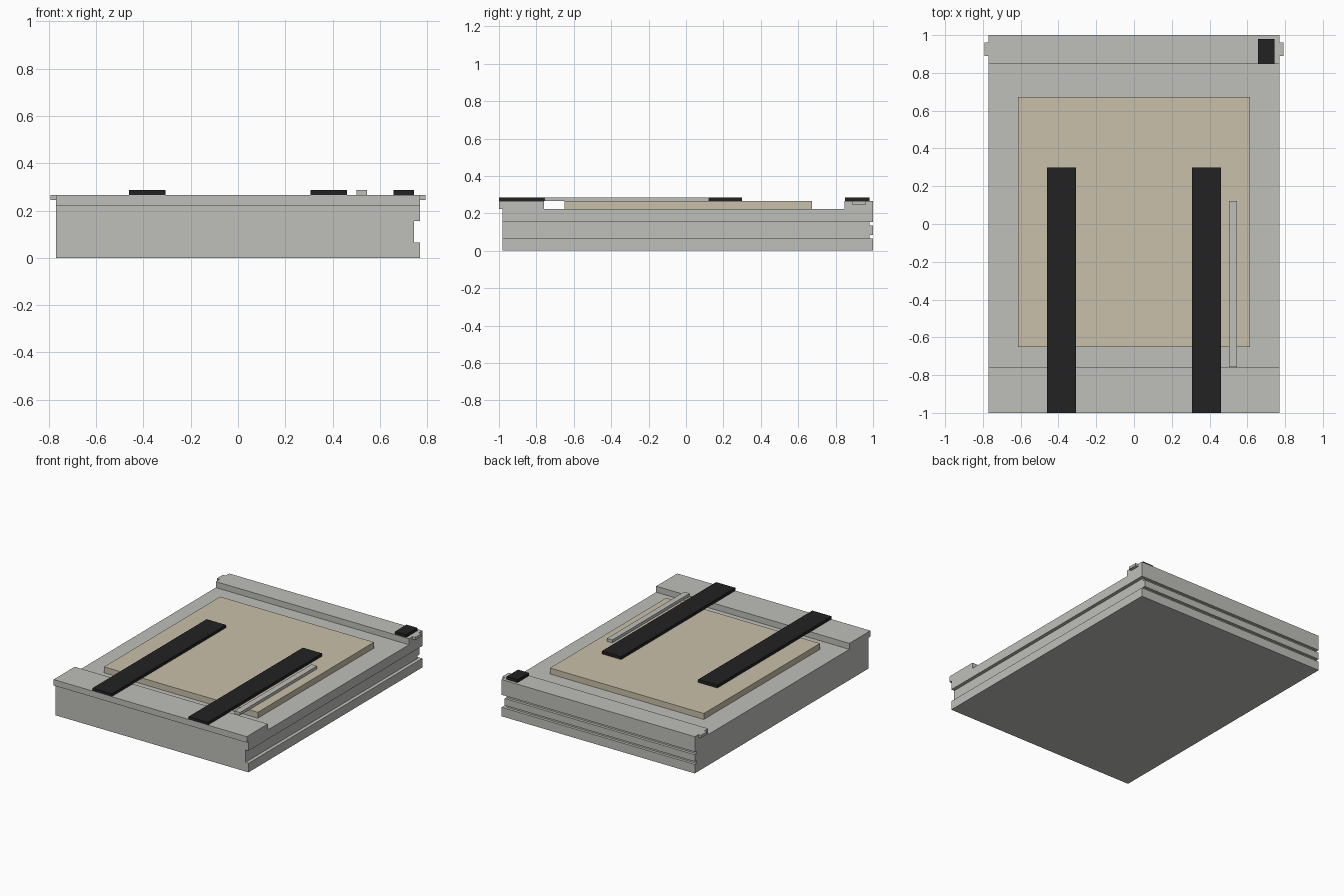
import bpy, bmesh

if "Cube" in bpy.data.objects:
    bpy.data.objects.remove(bpy.data.objects["Cube"])


def material(name, rgb):
    m = bpy.data.materials.new(name)
    m.diffuse_color = (*rgb, 1)
    m.use_nodes = True
    m.node_tree.nodes["Principled BSDF"].inputs["Base Color"].default_value = m.diffuse_color
    return m


GREY = material("light_grey", (0.52, 0.525, 0.49))
TAN = material("tan", (0.59, 0.53, 0.405))
BLACK = material("black", (0.016, 0.016, 0.016))


def finish(name, bm, mat):
    bmesh.ops.recalc_face_normals(bm, faces=bm.faces)
    me = bpy.data.meshes.new(name)
    bm.to_mesh(me)
    bm.free()
    ob = bpy.data.objects.new(name, me)
    bpy.context.collection.objects.link(ob)
    if mat:
        me.materials.append(mat)
    return ob


def box(name, x, y, z, mat=None, mirror=False):
    """Box from (min, max) ranges, optionally mirrored across x = 0."""
    bm = bmesh.new()
    for s in ((1, -1) if mirror else (1,)):
        vs = bmesh.ops.create_cube(bm, size=1)["verts"]
        for v in vs:
            v.co = (s * x[v.co.x > 0], y[v.co.y > 0], z[v.co.z > 0])
    return finish(name, bm, mat)


# Case: side profile (y, z) with overhanging front rail, sunken deck,
# back rail and two slots in the back, extruded across the width
W, TOP, DECK = 0.77, 0.265, 0.222
profile = [(-0.98, 0), (1, 0), (1, 0.065), (0.98, 0.065), (0.98, 0.085),
           (1, 0.085), (1, 0.135), (0.98, 0.135), (0.98, 0.155), (1, 0.155),
           (1, TOP), (0.847, TOP), (0.847, DECK), (-0.76, DECK),
           (-0.76, TOP), (-1, TOP), (-1, DECK), (-0.98, DECK)]
bm = bmesh.new()
face = bm.faces.new([bm.verts.new((-W, y, z)) for y, z in profile])
ext = bmesh.ops.extrude_face_region(bm, geom=[face])["geom"]
bmesh.ops.translate(bm, vec=(2 * W, 0, 0),
                    verts=[g for g in ext if isinstance(g, bmesh.types.BMVert)])
case = finish("case", bm, GREY)

# Grooves along both sides
cutter = box("groove_cutter", (0.745, 0.9), (-1.2, 1.2), (0.065, 0.155), mirror=True)
mod = case.modifiers.new("grooves", "BOOLEAN")
mod.operation, mod.solver, mod.object = "DIFFERENCE", "EXACT", cutter
bpy.context.view_layer.objects.active = case
case.select_set(True)
bpy.ops.object.modifier_apply(modifier=mod.name)
bpy.data.objects.remove(cutter)

# Small pegs at the ends of the back rail
box("rail_pegs", (W, 0.792), (0.89, 0.96), (0.245, TOP), GREY, mirror=True)

# Raised panel on the deck
box("panel", (-0.613, 0.613), (-0.65, 0.673), (DECK, TOP), TAN)

# Straps, slim bar and corner pad on top
LID = 0.286
box("straps", (0.307, 0.46), (-1, 0.3), (TOP, LID), BLACK, mirror=True)
box("slim_bar", (0.502, 0.545), (-0.757, 0.122), (TOP, LID), GREY)
box("corner_pad", (0.657, 0.744), (0.85, 0.98), (TOP, LID), BLACK)
